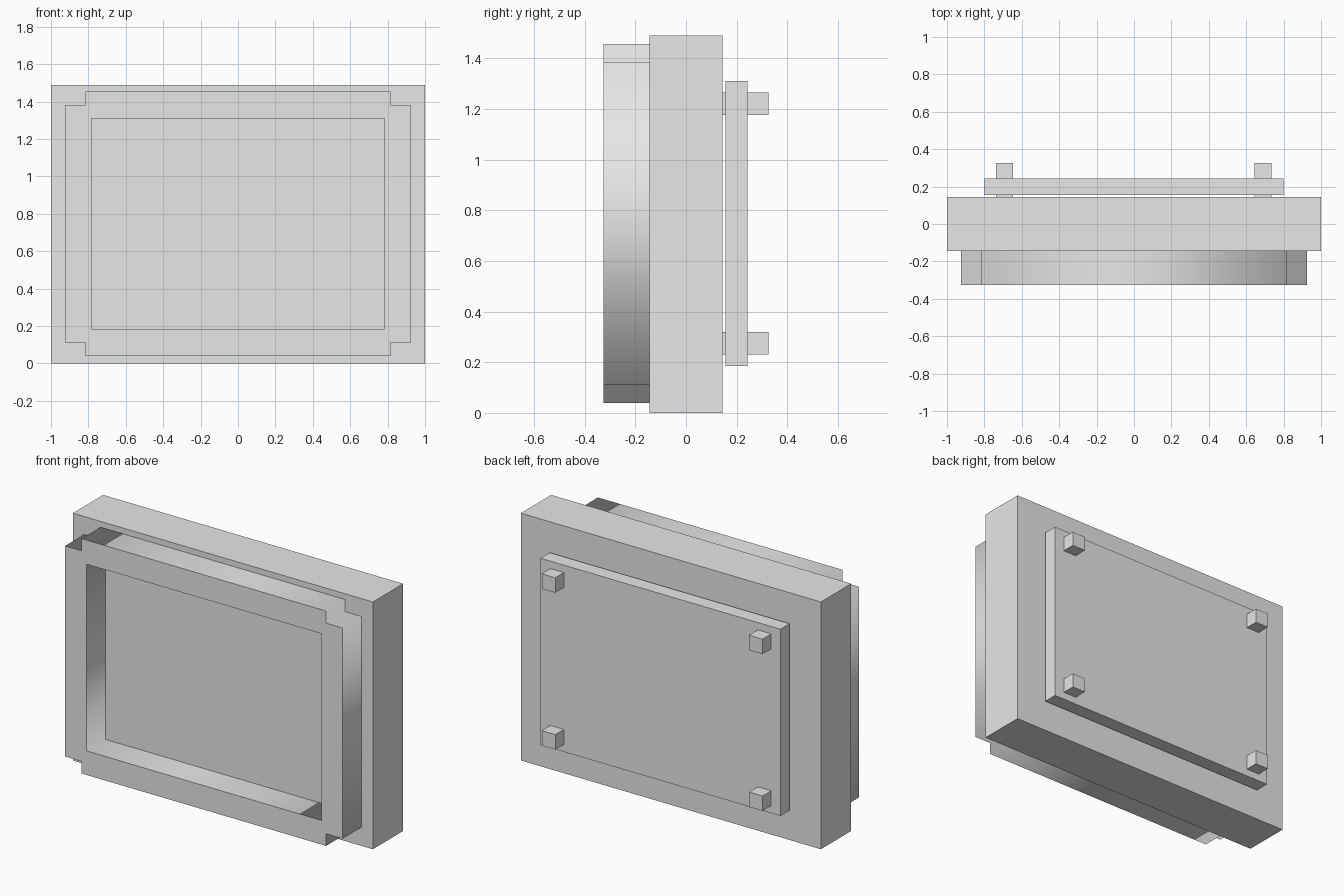
import bpy
import bmesh
from math import pi
from mathutils import Matrix, Vector

if "Cube" in bpy.data.objects:
    bpy.data.objects.remove(bpy.data.objects["Cube"], do_unlink=True)

grey = bpy.data.materials.new("plain_grey")
grey.use_nodes = True
grey.diffuse_color = (0.8, 0.8, 0.8, 1)
grey.node_tree.nodes["Principled BSDF"].inputs["Base Color"].default_value = grey.diffuse_color


def add_object(name, mesh):
    mesh.materials.clear()
    mesh.materials.append(grey)
    obj = bpy.data.objects.new(name, mesh)
    bpy.context.collection.objects.link(obj)
    return obj


def box(name, low, high):
    """Box between two opposite corners."""
    low, high = Vector(low), Vector(high)
    bm = bmesh.new()
    size = Matrix.Diagonal(high - low).to_4x4()
    bmesh.ops.create_cube(bm, size=1, matrix=Matrix.Translation((low + high) / 2) @ size)
    mesh = bpy.data.meshes.new(name)
    bm.to_mesh(mesh)
    bm.free()
    return add_object(name, mesh)


def holed_prism(name, outlines, y_front, y_back):
    """Extrude nested x/z outlines along y; inner outlines become holes."""
    curve = bpy.data.curves.new(name + "_profile", "CURVE")
    curve.dimensions = "2D"
    curve.fill_mode = "BOTH"
    curve.extrude = (y_back - y_front) / 2
    for outline in outlines:
        spline = curve.splines.new("POLY")
        spline.points.add(len(outline) - 1)
        for point, (x, z) in zip(spline.points, outline):
            point.co = (x, z, 0, 1)
        spline.use_cyclic_u = True
    helper = bpy.data.objects.new(name + "_profile", curve)
    bpy.context.collection.objects.link(helper)
    bpy.context.view_layer.update()
    evaluated = helper.evaluated_get(bpy.context.evaluated_depsgraph_get())
    mesh = bpy.data.meshes.new_from_object(evaluated)
    bpy.data.objects.remove(helper, do_unlink=True)
    mesh.transform(Matrix.Translation((0, (y_front + y_back) / 2, 0)) @ Matrix.Rotation(pi / 2, 4, "X"))
    # Weld the caps to the walls
    bm = bmesh.new()
    bm.from_mesh(mesh)
    bmesh.ops.remove_doubles(bm, verts=bm.verts, dist=0.0001)
    bmesh.ops.recalc_face_normals(bm, faces=bm.faces)
    bm.to_mesh(mesh)
    bm.free()
    return add_object(name, mesh)


front, body_front, body_back, back = -0.325, -0.144, 0.144, 0.325

# Main slab
box("body", (-1, body_front, 0), (1, body_back, 1.49))

# Front frame with notched corners and a rectangular opening
wide, narrow = 0.925, 0.815
bottom, low, high, top = 0.04, 0.113, 1.382, 1.455
right_half = [(narrow, bottom), (narrow, low), (wide, low),
              (wide, high), (narrow, high), (narrow, top)]
outer = right_half + [(-x, z) for x, z in reversed(right_half)]
opening = [(-0.783, 0.185), (0.783, 0.185), (0.783, 1.31), (-0.783, 1.31)]
holed_prism("front_frame", [outer, opening], front, body_front)

# Back panel, held just clear of the body by the pegs
box("back_panel", (-0.8, 0.155, 0.185), (0.8, 0.243, 1.31))

# Four square pegs through the panel corners
peg = 0.09
for side, x in (("right", -0.738), ("left", 0.644)):
    for level, z in (("lower", 0.23), ("upper", 1.175)):
        box(f"{level}_{side}_peg", (x, body_back, z), (x + peg, back, z + peg))
